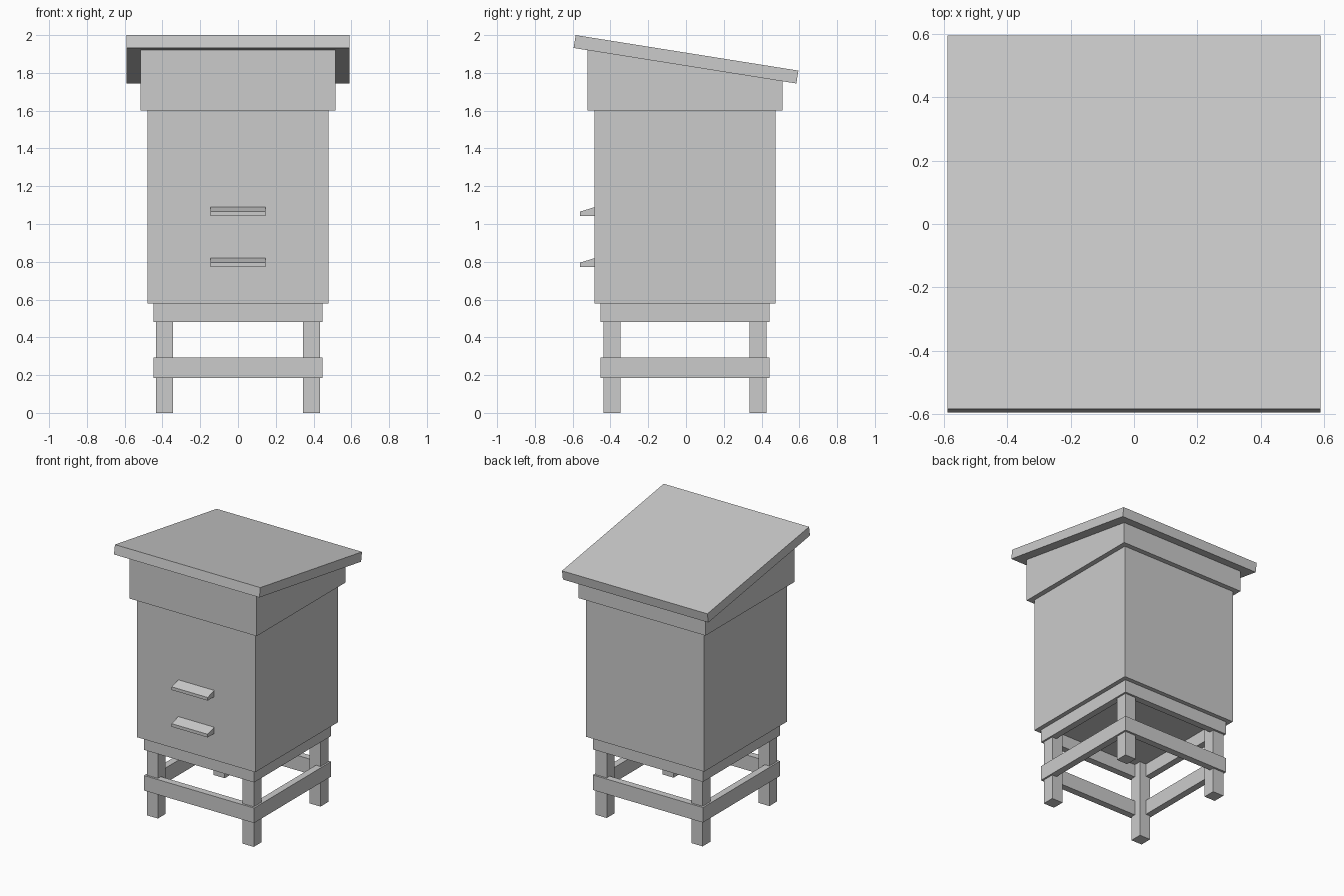
import bpy

if "Cube" in bpy.data.objects:
    bpy.data.objects.remove(bpy.data.objects["Cube"])

CY = -0.005  # hive axis sits slightly forward of the roof centre


def prism(name, profile, half_x):
    """Extrude a (y, z) profile symmetrically along x."""
    n = len(profile)
    verts = [(s * half_x, y, z) for s in (-1, 1) for y, z in profile]
    faces = [tuple(range(n))[::-1], tuple(range(n, 2 * n))]
    faces += [(i, (i + 1) % n, n + (i + 1) % n, n + i) for i in range(n)]
    mesh = bpy.data.meshes.new(name)
    mesh.from_pydata(verts, [], faces)
    obj = bpy.data.objects.new(name, mesh)
    bpy.context.collection.objects.link(obj)
    # consistent outward normals
    import bmesh
    bm = bmesh.new()
    bm.from_mesh(mesh)
    bmesh.ops.recalc_face_normals(bm, faces=bm.faces)
    bm.to_mesh(mesh)
    bm.free()
    return obj


def box(name, x0, x1, y0, y1, z0, z1):
    obj = prism(name, [(y0, z0), (y1, z0), (y1, z1), (y0, z1)], (x1 - x0) / 2)
    obj.location.x = (x0 + x1) / 2
    return obj


def frame(name, half, t, z0, z1):
    """Four boards forming a square frame."""
    inner = half - t
    for side, s in (("front", -1), ("back", 1)):
        a, b = sorted((s * half, s * inner))
        box(f"{side}_{name}", -half, half, CY + a, CY + b, z0, z1)
    for side, s in (("left", -1), ("right", 1)):
        a, b = sorted((s * half, s * inner))
        box(f"{side}_{name}", a, b, CY - inner, CY + inner, z0, z1)


# Legs
for side, sx in (("left", -1), ("right", 1)):
    for end, sy in (("front", -1), ("back", 1)):
        x0, x1 = sorted((sx * 0.344, sx * 0.434))
        y0, y1 = sorted((sy * 0.342, sy * 0.432))
        box(f"{end}_{side}_leg", x0, x1, CY + y0, CY + y1, 0, 0.577)

# Stand rails: lower brace and upper rim
frame("lower_rail", 0.447, 0.05, 0.184, 0.294)
frame("upper_rail", 0.447, 0.05, 0.482, 0.578)

# Hive body
box("hive_body", -0.479, 0.479, CY - 0.479, CY + 0.479, 0.578, 1.6)

# Top box, cut to the slope of the roof
y0, y1 = CY - 0.516, CY + 0.516
prism("top_box", [(y0, 1.6), (y1, 1.6), (y1, 1.757), (y0, 1.921)], 0.516)

# Sloping roof slab
prism("roof", [(-0.595, 1.932), (0.584, 1.744), (0.595, 1.812), (-0.584, 2.0)], 0.59)

# Entrance ledges
for name, z in (("lower_ledge", 0.773), ("upper_ledge", 1.043)):
    prism(name, [(-0.56, z), (-0.484, z), (-0.484, z + 0.046), (-0.56, z + 0.023)], 0.146)
